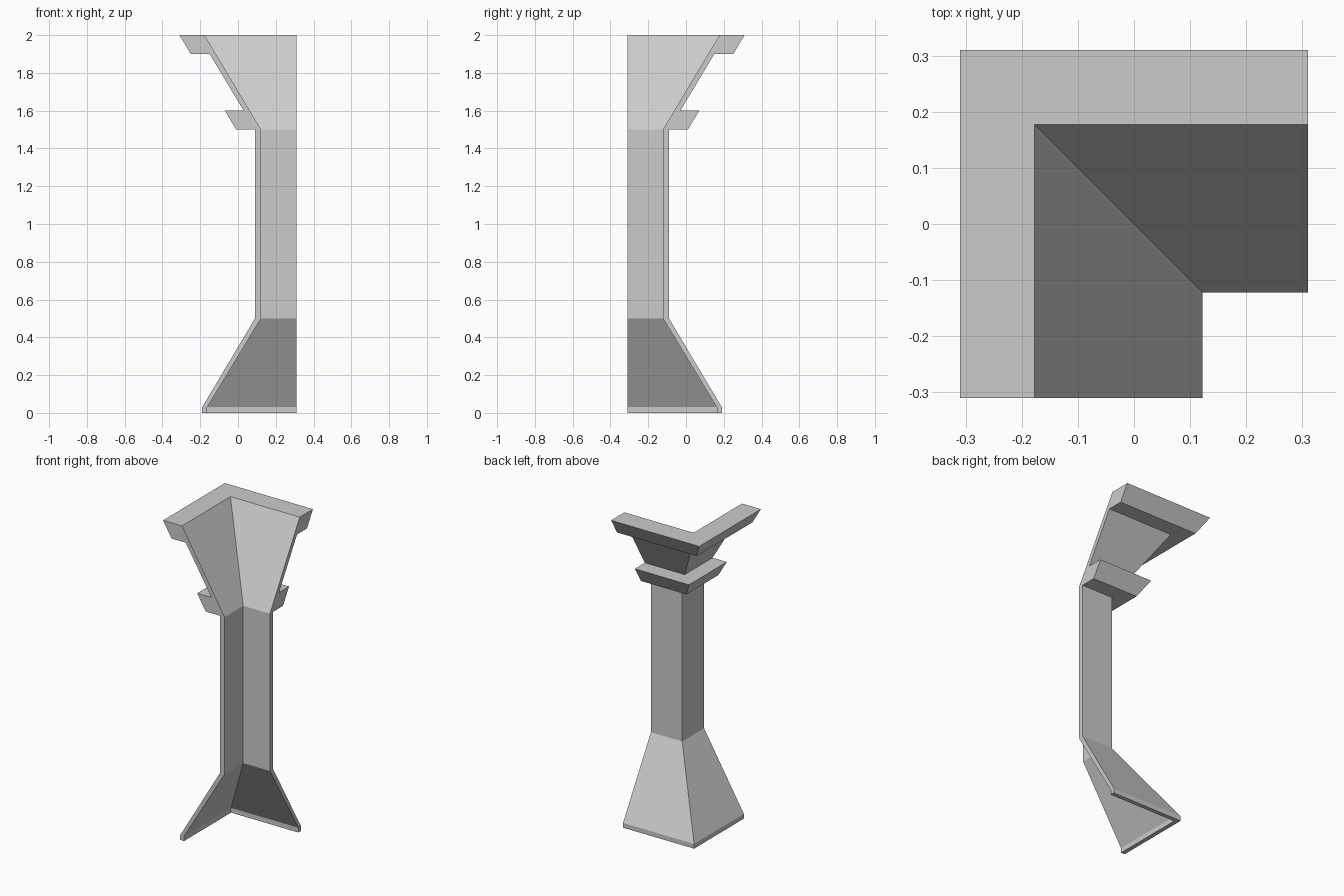
import bpy
import bmesh

if "Cube" in bpy.data.objects:
    bpy.data.objects.remove(bpy.data.objects["Cube"])

END = 0.31  # where both arms of the corner are cut off

# Cross-section (offset, height): outside going up, then inside going down
profile = [
    (-0.19, 0.0), (-0.19, 0.03), (0.09, 0.5), (0.09, 1.5),       # flared foot, shaft
    (-0.01, 1.5), (-0.07, 1.6), (0.03, 1.6),                     # lower ledge
    (-0.15, 1.9), (-0.25, 1.9), (-0.31, 2.0),                    # flared head, top ledge
    (-0.177, 2.0), (0.122, 1.5), (0.122, 0.5), (-0.163, 0.03), (-0.163, 0.0),
]

bm = bmesh.new()

# Three stations: front arm end, mitred corner, right arm end
stations = [
    [bm.verts.new((d, -END, z)) for d, z in profile],
    [bm.verts.new((d, -d, z)) for d, z in profile],
    [bm.verts.new((END, -d, z)) for d, z in profile],
]

# Skin between stations
n = len(profile)
for a, b in zip(stations, stations[1:]):
    for i in range(n):
        j = (i + 1) % n
        bm.faces.new((a[i], a[j], b[j], b[i]))

# End caps (normals are needed before the concave outline can be triangulated)
caps = [bm.faces.new(stations[0][::-1]), bm.faces.new(stations[-1])]
bm.normal_update()
bmesh.ops.triangulate(bm, faces=caps, ngon_method='EAR_CLIP')
bmesh.ops.recalc_face_normals(bm, faces=bm.faces[:])

mesh = bpy.data.meshes.new("corner_pillar")
bm.to_mesh(mesh)
bm.free()
bpy.context.collection.objects.link(bpy.data.objects.new("corner_pillar", mesh))
